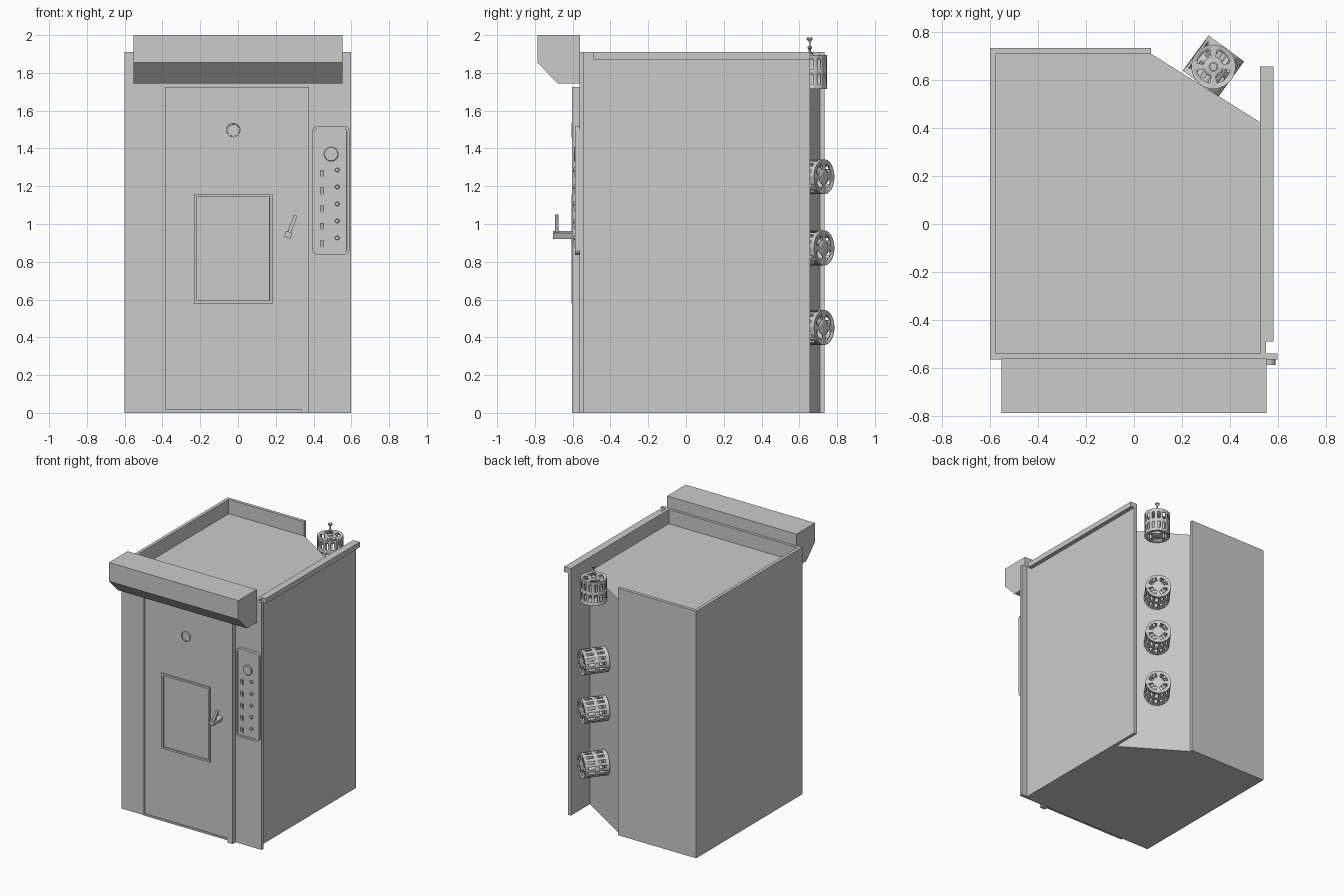
import bpy, bmesh
from math import sin, cos, pi, radians, atan2
from mathutils import Matrix, Vector

if "Cube" in bpy.data.objects:
    bpy.data.objects.remove(bpy.data.objects["Cube"])


def finish(name, bm, smooth=False):
    bmesh.ops.recalc_face_normals(bm, faces=bm.faces)
    me = bpy.data.meshes.new(name)
    bm.to_mesh(me)
    bm.free()
    ob = bpy.data.objects.new(name, me)
    bpy.context.collection.objects.link(ob)
    if smooth:
        bpy.ops.object.select_all(action='DESELECT')
        ob.select_set(True)
        bpy.context.view_layer.objects.active = ob
        bpy.ops.object.shade_smooth_by_angle(angle=radians(35))
    return ob


def box(name, x, y, z):
    bm = bmesh.new()
    size = Matrix.Diagonal((x[1] - x[0], y[1] - y[0], z[1] - z[0], 1))
    mid = Matrix.Translation((sum(x) / 2, sum(y) / 2, sum(z) / 2))
    bmesh.ops.create_cube(bm, size=1, matrix=mid @ size)
    return finish(name, bm)


def prism(name, points, vec, recess=None):
    """Extrude a flat 3D outline; recess=(width, depth) sinks the end face."""
    bm = bmesh.new()
    face = bm.faces.new([bm.verts.new(p) for p in points])
    top = bmesh.ops.extrude_face_region(bm, geom=[face])['geom']
    cap = [g for g in top if isinstance(g, bmesh.types.BMFace)][0]
    bmesh.ops.translate(bm, verts=cap.verts[:], vec=vec)
    bmesh.ops.recalc_face_normals(bm, faces=bm.faces)
    if recess:
        bmesh.ops.inset_region(bm, faces=[cap], thickness=recess[0])
        bmesh.ops.inset_region(bm, faces=[cap], thickness=0.0005, depth=-recess[1])
    return finish(name, bm)


def lathe(name, profile, base, axis, n=24):
    """Revolve (radius, distance) pairs around an axis."""
    bm = bmesh.new()
    rot = Vector(axis).to_track_quat('Z', 'Y').to_matrix().to_4x4()
    m = Matrix.Translation(base) @ rot
    rings = [[bm.verts.new(m @ Vector((r * cos(2 * pi * i / n), r * sin(2 * pi * i / n), h)))
              for i in range(n)] for r, h in profile]
    for a, b in zip(rings, rings[1:]):
        for i in range(n):
            bm.faces.new((a[i], a[(i + 1) % n], b[(i + 1) % n], b[i]))
    bm.faces.new(rings[0])
    bm.faces.new(rings[-1])
    return finish(name, bm, True)


def vent(name, centre, axis, r=0.092, length=0.182):
    """Perforated can: two rows of side slots, four arc slots in each end."""
    bm = bmesh.new()
    n, h = 56, length / 2
    rot = Vector(axis).to_track_quat('Z', 'Y').to_matrix().to_4x4()
    m = Matrix.Translation(centre) @ rot
    prof = [(0.022, -h), (0.042, -h), (0.07, -h), (r, -h)]
    prof += [(r, -h + length * t) for t in (0.14, 0.42, 0.58, 0.86)]
    prof += [(r, h), (0.07, h), (0.042, h), (0.022, h)]
    rings = [[bm.verts.new(m @ Vector((q * cos(2 * pi * i / n), q * sin(2 * pi * i / n), z)))
              for i in range(n)] for q, z in prof]
    for k in range(len(rings) - 1):
        for i in range(n):
            if k in (1, 9) and 2 <= i % 14 <= 11:
                continue
            if k in (4, 6) and i % 4 < 2:
                continue
            j = (i + 1) % n
            bm.faces.new((rings[k][i], rings[k][j], rings[k + 1][j], rings[k + 1][i]))
    bm.faces.new(rings[0])
    bm.faces.new(rings[-1])
    ob = finish(name, bm, True)
    mod = ob.modifiers.new("thickness", 'SOLIDIFY')
    mod.thickness = 0.006
    return ob


# Cabinet core with the cut rear corner
foot = [(-0.59, -0.55), (0.54, -0.55), (0.54, 0.415), (0.07, 0.71), (-0.59, 0.71)]
prism("cabinet_core", [(x, y, 0) for x, y in foot], (0, 0, 1.80))

# Outer sheet panels rising above the recessed roof
box("left_panel", (-0.6, -0.575), (-0.56, 0.733), (0, 1.91))
box("back_panel", (-0.6, 0.07), (0.708, 0.733), (0, 1.91))
box("right_panel", (0.525, 0.55), (-0.55, 0.657), (0, 1.91))
box("right_top_lip", (0.525, 0.582), (-0.49, 0.657), (1.87, 1.91))
box("front_panel", (-0.6, 0.597), (-0.565, -0.54), (0, 1.91))

# Canopy hood
hood = [(-0.56, 1.745), (-0.68, 1.745), (-0.787, 1.855), (-0.787, 2.0), (-0.56, 2.0)]
prism("hood", [(-0.553, y, z) for y, z in hood], (1.106, 0, 0))

# Door, its thin surround and the closing post
box("door", (-0.38, 0.333), (-0.596, -0.56), (0.02, 1.72))
box("door_post", (0.333, 0.376), (-0.603, -0.56), (0, 1.725))
box("door_edge_left", (-0.386, -0.378), (-0.603, -0.56), (0.02, 1.725))
box("door_edge_top", (-0.386, 0.34), (-0.603, -0.56), (1.712, 1.725))
box("door_edge_bottom", (-0.386, 0.34), (-0.603, -0.56), (0.018, 0.032))

# Window frame with sunken pane
x0, x1, z0, z1 = -0.232, 0.183, 0.58, 1.16
prism("window", [(x0, -0.59, z0), (x1, -0.59, z0), (x1, -0.59, z1), (x0, -0.59, z1)],
      (0, -0.017, 0), (0.021, 0.01))

# Round door gauge
lathe("door_gauge", [(0.038, 0), (0.038, 0.012), (0.032, 0.012), (0.031, 0.006)],
      (-0.025, -0.594, 1.497), (0, -1, 0), 32)

# Door handle: tilted square shaft with an upright lever
for name, size, off in (("handle_shaft", (0.035, 0.11, 0.032), (0, -0.648, 0)),
                        ("handle_lever", (0.02, 0.018, 0.11), (0, -0.684, 0.056))):
    handle = box(name, *[(o - s / 2, o + s / 2) for s, o in zip(size, off)])
    handle.matrix_world = Matrix.Translation((0.266, 0, 0.943)) @ Matrix.Rotation(radians(21), 4, 'Y')

# Control panel with rounded corners and raised rim
r = 0.03
corners = [(0.59 - r, 1.52 - r), (0.393 + r, 1.52 - r), (0.393 + r, 0.837 + r), (0.59 - r, 0.837 + r)]
outline = [(cx + r * cos((k + t / 5) * pi / 2), -0.56, cz + r * sin((k + t / 5) * pi / 2))
           for k, (cx, cz) in enumerate(corners) for t in range(6)]
prism("control_panel", outline, (0, -0.028, 0), (0.014, 0.006))
lathe("control_dial", [(0.038, 0), (0.038, 0.01), (0.035, 0.013)], (0.493, -0.58, 1.37), (0, -1, 0), 32)
for i in range(5):
    lathe(f"control_button_{i + 1}", [(0.012, 0), (0.012, 0.013), (0.009, 0.016)],
          (0.525, -0.58, 1.286 - 0.09 * i), (0, -1, 0), 16)
    z = 1.265 - 0.093 * i
    rocker = [(-0.58, z - 0.02), (-0.58, z + 0.02), (-0.598, z + 0.02), (-0.588, z - 0.02)]
    prism(f"control_switch_{i + 1}", [(0.434, y, zz) for y, zz in rocker], (0.02, 0, 0))

# Perforated vents on the cut corner, plus the upright one with its valve stem
for i, z in enumerate((1.25, 0.873, 0.452)):
    vent(f"vent_{i + 1}", (0.331, 0.658, z), (0.59, 0.81, 0))
vent("upright_vent", (0.331, 0.655, 1.805), (0, 0, 1))
lathe("valve_stem", [(0.02, 0), (0.02, 0.008), (0.006, 0.014), (0.006, 0.03), (0.013, 0.036),
                     (0.013, 0.042), (0.005, 0.048), (0.005, 0.07), (0.016, 0.084), (0.016, 0.092)],
      (0.331, 0.655, 1.895), (0, 0, 1), 16)
